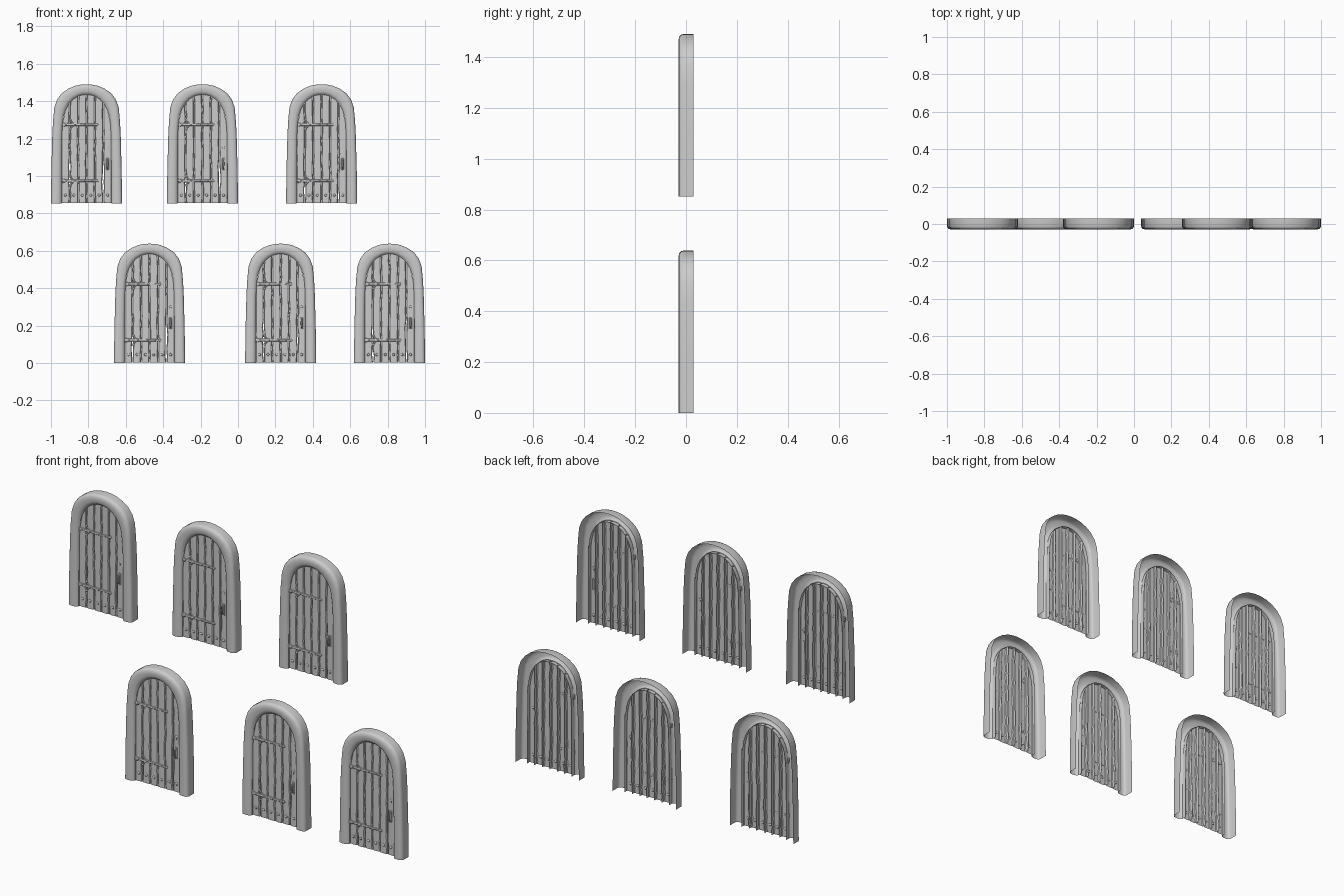
import bpy, bmesh, math, random
from mathutils import Matrix, Vector

if "Cube" in bpy.data.objects:
    bpy.data.objects.remove(bpy.data.objects["Cube"])

random.seed(3)

# Half outlines of the frame, from the foot up to the crown (x, z)
OUTER = [(.190, 0), (.188, .17), (.183, .36), (.179, .44), (.172, .515), (.157, .557),
         (.132, .590), (.098, .614), (.060, .630), (.030, .636), (0, .638)]
INNER = [(.133, 0), (.133, .17), (.131, .36), (.128, .42), (.122, .468), (.112, .500),
         (.095, .532), (.071, .558), (.043, .575), (.021, .581), (0, .583)]
# Frame cross-section: (0 = inner edge, 1 = outer edge; depth y)
SECTION = [(1, .030), (1, -.012), (.95, -.021), (.82, -.027), (.6, -.029),
           (.3, -.028), (.12, -.024), (0, -.015), (0, .010)]
DOORS = [(-.81, .852), (-.19, .852), (.447, .852), (-.473, 0), (.228, 0), (.81, 0)]
FRONT = -.010   # front plane of the planks


def add_object(name, bm, loc):
    bmesh.ops.recalc_face_normals(bm, faces=bm.faces)
    me = bpy.data.meshes.new(name)
    bm.to_mesh(me)
    bm.free()
    ob = bpy.data.objects.new(name, me)
    ob.location = loc
    bpy.context.collection.objects.link(ob)
    return ob


def grid(bm, rows):
    vs = [[bm.verts.new(p) for p in r] for r in rows]
    for a, b in zip(vs, vs[1:]):
        for i in range(len(a) - 1):
            bm.faces.new((a[i], a[i + 1], b[i + 1], b[i]))


def mirrored(half):
    return [(-x, z) for x, z in half] + half[-2::-1]


def tube(bm, pts, radii, sides=6, flat=1.0):
    """Tapered tube along points, flattened in y."""
    pts = [Vector(p) for p in pts]
    rings = []
    for i, p in enumerate(pts):
        d = (pts[min(i + 1, len(pts) - 1)] - pts[max(i - 1, 0)]).normalized()
        side = d.cross(Vector((0, 1, 0))).normalized()
        up = side.cross(d)
        ring = []
        for k in range(sides):
            a = 2 * math.pi * k / sides
            ring.append(bm.verts.new(p + side * math.cos(a) * radii[i] + up * math.sin(a) * radii[i] * flat))
        rings.append(ring)
    for a, b in zip(rings, rings[1:]):
        for k in range(sides):
            j = (k + 1) % sides
            bm.faces.new((a[k], a[j], b[j], b[k]))
    bm.faces.new(rings[0])
    bm.faces.new(rings[-1])


def knob(bm, x, y, z, r, flat=.7):
    m = Matrix.Translation((x, y, z)) @ Matrix.Diagonal((1, flat, 1, 1))
    bmesh.ops.create_uvsphere(bm, u_segments=8, v_segments=6, radius=r, matrix=m)


def box(bm, x, y, z, sx, sy, sz):
    m = Matrix.Translation((x, y, z)) @ Matrix.Diagonal((sx, sy, sz, 1))
    bmesh.ops.create_cube(bm, size=1, matrix=m)


def arch_height(x):
    """Height of the opening at x, tucked a little behind the frame."""
    x = abs(x)
    for (x0, z0), (x1, z1) in zip(INNER[3:], INNER[4:]):
        if x1 <= x <= x0:
            return z0 + (z1 - z0) * (x0 - x) / (x0 - x1) + .003
    return INNER[3][1]


def make_frame(loc):
    bm = bmesh.new()
    rows = []
    for (ox, oz), (ix, iz) in zip(mirrored(OUTER), mirrored(INNER)):
        rows.append([(ix + (ox - ix) * t, y, iz + (oz - iz) * t) for t, y in SECTION])
    grid(bm, rows)
    add_object("stone_arch_frame", bm, loc)


def make_planks(loc):
    # Seven wobbly seams shared by six open-backed planks
    n = 14
    seams = []
    for k in range(7):
        base = -.135 + .045 * k
        seam = []
        for r in range(n + 1):
            wob = random.uniform(-.0025, .0025) if 0 < k < 6 else 0
            gap = random.uniform(.0004, .0012)
            if k in (1, 5) and 1 <= r <= 5 and random.random() < .5:
                gap = random.uniform(.002, .0045)
            seam.append((base + wob, gap))
        seams.append(seam)
    for k in range(6):
        bm = bmesh.new()
        rows = []
        tilt = random.uniform(-.0015, .0015)
        for r in range(n + 1):
            l = seams[k][r][0] + seams[k][r][1]
            h = seams[k + 1][r][0] - seams[k + 1][r][1]
            cols = [(l, .008), (l, FRONT + .004), (l + .004, FRONT), ((l + h) / 2, FRONT - .0015),
                    (h - .004, FRONT), (h, FRONT + .004), (h, .008)]
            rows.append([(x, y + (tilt if 0 < i < 6 else 0), .002 + (arch_height(x) - .002) * r / n)
                         for i, (x, y) in enumerate(cols)])
        grid(bm, rows)
        add_object("door_plank", bm, loc)


def make_hinge(loc, z):
    bm = bmesh.new()
    y = FRONT - .004
    # strap with a spear-shaped tip
    tube(bm, [(-.134, y, z), (-.09, y, z), (.03, y, z), (.048, y, z), (.056, y, z), (.064, y, z)],
         [.007, .008, .006, .0055, .008, .002], 8, .6)
    # pair of curled leaves and the forked root
    for s in (-1, 1):
        tube(bm, [(-.070, y, z + s * .003), (-.078, y, z + s * .012), (-.086, y, z + s * .019),
                  (-.092, y, z + s * .025)], [.004, .0045, .004, .003], 6, .8)
        knob(bm, -.087, y, z + s * .025, .006)
        tube(bm, [(-.105, y, z), (-.12, y, z + s * .006), (-.135, y, z + s * .010)],
             [.004, .004, .003], 6, .8)
    for x in (-.11, -.06, -.01, .03):
        knob(bm, x, y - .005, z, .0035)
    add_object("strap_hinge", bm, loc)


def make_handle(loc):
    bm = bmesh.new()
    x, y = .112, FRONT - .002
    box(bm, x, y, .212, .014, .005, .062)
    bmesh.ops.bevel(bm, geom=bm.edges[:], offset=.0015, segments=1, affect='EDGES')
    tube(bm, [(x, y, .236), (x, y - .011, .230), (x, y - .013, .212), (x, y - .011, .194), (x, y, .188)],
         [.004, .004, .005, .004, .004])
    add_object("door_handle", bm, loc)
    bm = bmesh.new()
    knob(bm, x, FRONT, .300, .007, .4)
    box(bm, x, FRONT - .001, .291, .005, .004, .012)
    add_object("keyhole_plate", bm, loc)


def make_rivets(loc):
    bm = bmesh.new()
    for k in range(6):
        knob(bm, -.1125 + .045 * k, FRONT - .001, .045, .0075)
    add_object("plank_rivets", bm, loc)


for cx, cz in DOORS:
    loc = (cx, 0, cz)
    make_frame(loc)
    make_planks(loc)
    for hz in (.422, .122):
        make_hinge(loc, hz)
    make_handle(loc)
    make_rivets(loc)

for ob in bpy.context.scene.objects:
    ob.select_set(True)
    bpy.context.view_layer.objects.active = ob
bpy.ops.object.shade_smooth_by_angle(angle=math.radians(35))
